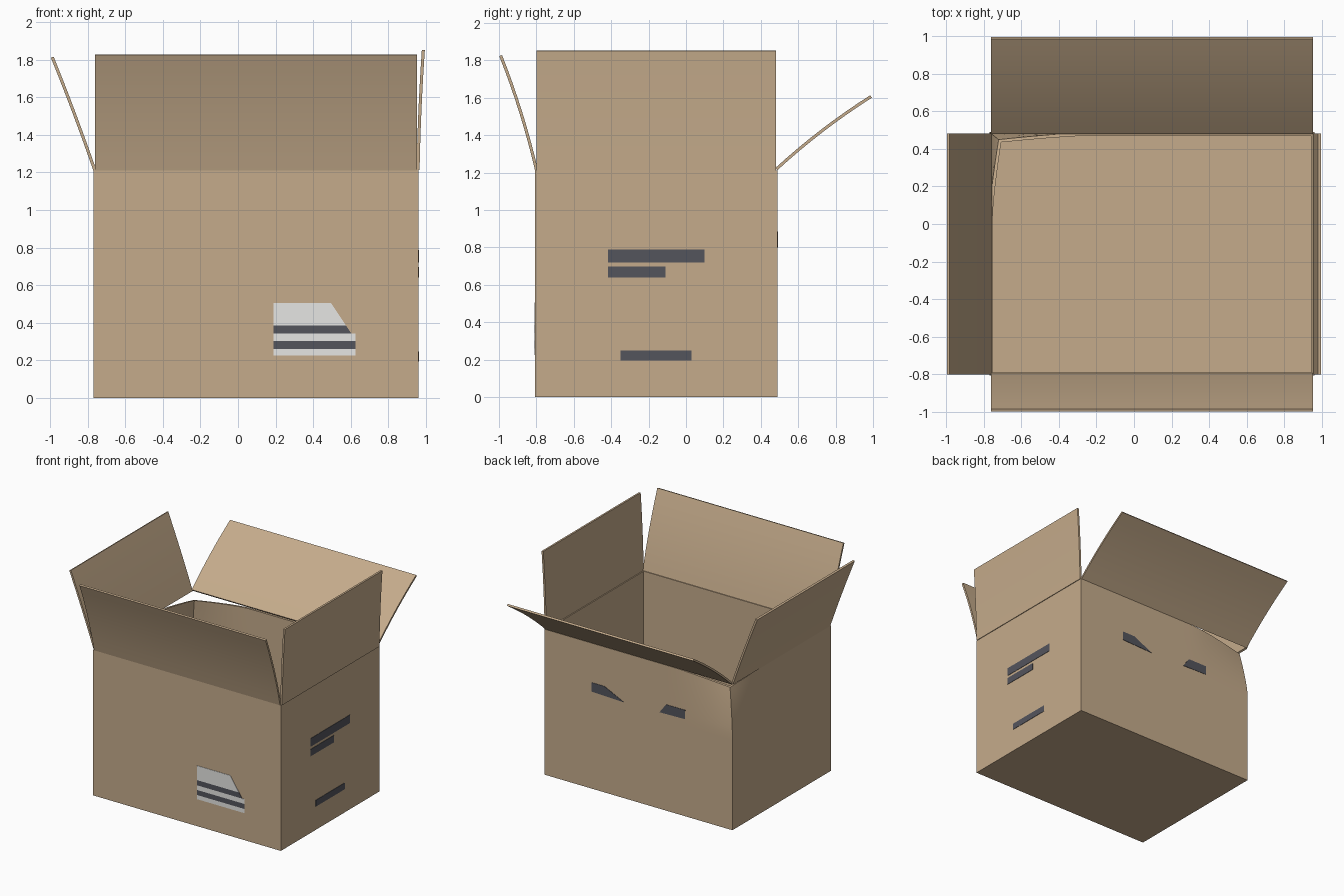
import bpy, bmesh
from mathutils import Vector

if "Cube" in bpy.data.objects:
    bpy.data.objects.remove(bpy.data.objects["Cube"])


def material(name, rgb):
    m = bpy.data.materials.new(name)
    m.diffuse_color = (*rgb, 1)
    m.use_nodes = True
    m.node_tree.nodes["Principled BSDF"].inputs["Base Color"].default_value = m.diffuse_color
    return m


CARD = material("cardboard brown", (0.56, 0.41, 0.26))
DARK = material("ink dark grey", (0.088, 0.09, 0.108))
WHITE = material("label white", (0.79, 0.79, 0.77))

X0, X1, Y0, Y1, TOP, WALL = -0.77, 0.96, -0.807, 0.489, 1.212, 0.018


def finish(bm, name, mat, smooth=False):
    bmesh.ops.recalc_face_normals(bm, faces=bm.faces)
    me = bpy.data.meshes.new(name)
    bm.to_mesh(me)
    bm.free()
    ob = bpy.data.objects.new(name, me)
    bpy.context.collection.objects.link(ob)
    me.materials.append(mat)
    if smooth:
        bpy.ops.object.select_all(action='DESELECT')
        ob.select_set(True)
        bpy.context.view_layer.objects.active = ob
        bpy.ops.object.shade_smooth_by_angle(angle=0.5)
    return ob


def dent(p):
    """Crush the top corner at the back left."""
    def fall(d, r):
        return max(0.0, 1 - d / r) ** 1.3
    fx, fy = fall(p.x - X0, 0.55), fall(Y1 - p.y, 0.45)
    w = min(fx, 1) * min(fy, 1) * min(1, fall(TOP - p.z, 0.42))
    return p + Vector((0.05, -0.04, -0.05)) * w


def ring(bm, inset, z, n=20):
    a, b, c, d = X0 + inset, X1 - inset, Y0 + inset, Y1 - inset
    corners = [Vector(v) for v in ((a, c, z), (b, c, z), (b, d, z), (a, d, z))]
    return [bm.verts.new(dent(corners[s].lerp(corners[(s + 1) % 4], i / n)))
            for s in range(4) for i in range(n)]


# Open box: outer wall up, rim, inner wall down, closed by two floors
bm = bmesh.new()
levels = [0, 0.4, 0.75] + [0.8 + 0.412 * i / 8 for i in range(9)]
rings = [ring(bm, 0, z) for z in levels]
rings += [ring(bm, WALL, max(z, 0.018)) for z in reversed(levels)]
for r, s in zip(rings, rings[1:]):
    for i in range(len(r)):
        j = (i + 1) % len(r)
        bm.faces.new((r[i], r[j], s[j], s[i]))
bm.faces.new(rings[0])
bm.faces.new(rings[-1])
finish(bm, "box_body", CARD, True)


def flap(name, axis, lo, hi, start, end, bow, thick=0.016, n=8):
    """Bowed board: a profile of (offset, z) swept along one axis."""
    a, b = Vector(start), Vector(end)
    d = (b - a).normalized()
    nrm = Vector((-d.y, d.x))
    mid = [a.lerp(b, i / n) + nrm * bow * 4 * (i / n) * (1 - i / n)
           for i in range(n + 1)]
    profile = [p + nrm * thick / 2 for p in mid]
    profile += [p - nrm * thick / 2 for p in reversed(mid)]

    def place(t, p):
        return (t, p.x, p.y) if axis == 'X' else (p.x, t, p.y)
    bm = bmesh.new()
    e0, e1 = ([bm.verts.new(place(t, p)) for p in profile] for t in (lo, hi))
    m = len(profile)
    for i in range(m):
        j = (i + 1) % m
        bm.faces.new((e0[i], e0[j], e1[j], e1[i]))
    bm.faces.new(e0)
    bm.faces.new(e1)
    finish(bm, name, CARD, True)


# Four flaps hinged on the rim
flap("front_flap", 'X', -0.762, 0.953, (-0.799, 1.212), (-0.991, 1.826), -0.012)
flap("back_flap", 'X', -0.762, 0.953, (0.483, 1.219), (0.989, 1.607), 0.014)
flap("left_flap", 'Y', -0.80, 0.482, (-0.762, 1.212), (-0.988, 1.813), -0.004)
flap("right_flap", 'Y', -0.80, 0.482, (0.958, 1.212), (0.986, 1.852), 0.004)


def plate(name, mat, pts, place, out, thick=0.003):
    """Thin printed patch on a wall."""
    bm = bmesh.new()
    out = Vector(out)
    base = [Vector(place(*p)) for p in pts]
    low = [bm.verts.new(p - out * 0.001) for p in base]
    top = [bm.verts.new(p + out * thick) for p in base]
    for i in range(len(base)):
        j = (i + 1) % len(base)
        bm.faces.new((low[i], low[j], top[j], top[i]))
    bm.faces.new(low)
    bm.faces.new(top)
    finish(bm, name, mat)


def rect(a, b, c, d):
    return [(a, c), (b, c), (b, d), (a, d)]


def front(u, v): return (u, Y0, v)
def right(u, v): return (X1, u, v)
def back(u, v): return (u, Y1, v)


# Shipping label on the front, in bands with a cut corner
F = (0, -1, 0)
plate("label_top", WHITE, [(0.19, 0.385), (0.575, 0.385), (0.495, 0.505), (0.19, 0.505)], front, F)
plate("label_upper_stripe", DARK, [(0.19, 0.342), (0.604, 0.342), (0.575, 0.385), (0.19, 0.385)], front, F)
plate("label_middle", WHITE, rect(0.19, 0.625, 0.303, 0.342), front, F)
plate("label_lower_stripe", DARK, rect(0.19, 0.625, 0.261, 0.303), front, F)
plate("label_bottom", WHITE, rect(0.19, 0.625, 0.226, 0.261), front, F)

# Printed bars on the right side
for i, r in enumerate([(-0.418, 0.10, 0.72, 0.788), (-0.418, -0.11, 0.64, 0.698),
                       (-0.35, 0.03, 0.195, 0.248)]):
    plate(f"side_bar_{i + 1}", DARK, rect(*r), right, (1, 0, 0))

# Two slanted marks on the back
plate("back_mark_wide", DARK, [(0.525, 0.81), (0.525, 0.885), (0.41, 0.885), (0.23, 0.80)], back, (0, 1, 0))
plate("back_mark_narrow", DARK, [(-0.335, 0.81), (-0.335, 0.885), (-0.16, 0.885), (-0.10, 0.805)], back, (0, 1, 0))
